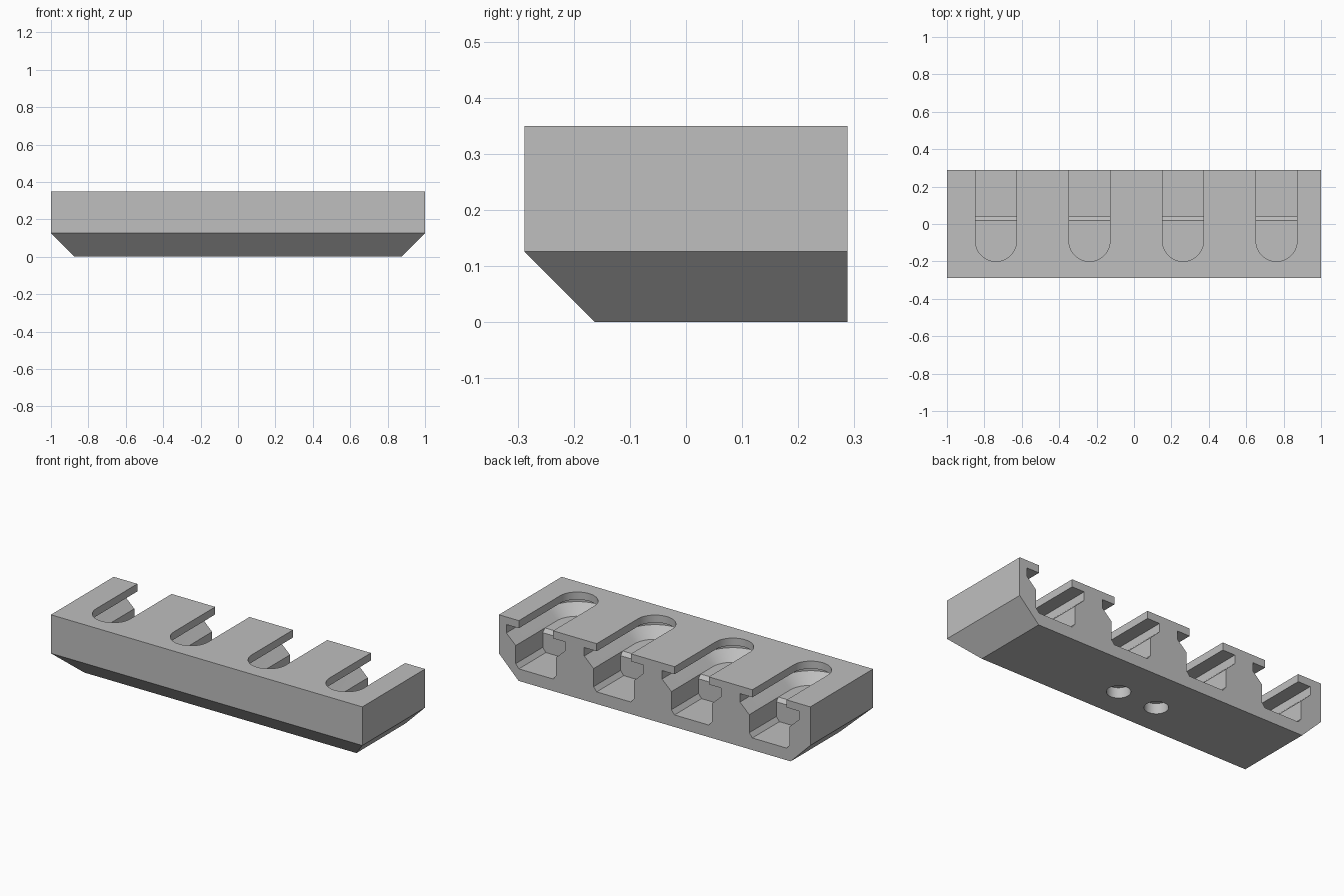
import bpy
import bmesh
import math

cube = bpy.data.objects.get("Cube")
if cube:
    bpy.data.objects.remove(cube, do_unlink=True)

BACK = 0.288
OVER = 0.4  # cutters overshoot the back and top faces

grey = bpy.data.materials.new("plain grey")
grey.use_nodes = True
grey.diffuse_color = (0.52, 0.52, 0.52, 1)
grey.node_tree.nodes["Principled BSDF"].inputs["Base Color"].default_value = grey.diffuse_color


def loft(name, loops):
    """Closed solid through matching loops of points, capped at both ends."""
    bm = bmesh.new()
    rings = [[bm.verts.new(p) for p in loop] for loop in loops]
    count = len(rings[0])
    for low, high in zip(rings, rings[1:]):
        for i in range(count):
            j = (i + 1) % count
            bm.faces.new((low[i], low[j], high[j], high[i]))
    bm.faces.new(rings[0])
    bm.faces.new(rings[-1])
    bmesh.ops.recalc_face_normals(bm, faces=bm.faces)
    mesh = bpy.data.meshes.new(name)
    bm.to_mesh(mesh)
    bm.free()
    mesh.materials.append(grey)
    obj = bpy.data.objects.new(name, mesh)
    bpy.context.collection.objects.link(obj)
    return obj


def rect(half, front, back, z, cx=0):
    return [(cx - half, front, z), (cx + half, front, z),
            (cx + half, back, z), (cx - half, back, z)]


def slot_outline(half, z, cx, steps=24):
    """U shape: round at the front, open through the back."""
    arc = [math.pi + math.pi * i / steps for i in range(steps + 1)]
    pts = [(cx + half * math.cos(a), -0.09 + half * math.sin(a), z) for a in arc]
    return pts + [(cx + half, OVER, z), (cx - half, OVER, z)]


def circle(cx, cy, r, z, steps=32):
    return [(cx + r * math.cos(math.tau * i / steps),
             cy + r * math.sin(math.tau * i / steps), z) for i in range(steps)]


def cut(target, cutter):
    cutter.hide_render = True
    mod = target.modifiers.new("cut", 'BOOLEAN')
    mod.operation = 'DIFFERENCE'
    mod.solver = 'EXACT'
    mod.object = cutter
    bpy.ops.object.select_all(action='DESELECT')
    bpy.context.view_layer.objects.active = target
    target.select_set(True)
    bpy.ops.object.modifier_apply(modifier=mod.name)
    bpy.data.objects.remove(cutter, do_unlink=True)


# Block, sloped inward below at the front and both ends
block = loft("slotted_block", [
    rect(0.874, -0.162, BACK, 0),
    rect(1, -BACK, BACK, 0.126),
    rect(1, -BACK, BACK, 0.35),
])

for k in range(4):
    cx = -0.738 + 0.5 * k
    # Undercut channel: narrow lip, wide groove, sloped shoulder
    levels = [(0.13, 0.2), (0.19, 0.257), (0.19, 0.306), (0.11, 0.306), (0.11, OVER)]
    cut(block, loft("channel_cutter", [slot_outline(h, z, cx) for h, z in levels]))
    # Deep rear pocket with bevelled floor and bevelled front edge
    steps = [(0.11, 0.04, 0.07), (0.13, 0.04, 0.095), (0.13, 0.04, 0.18),
             (0.13, 0.02, 0.2), (0.13, 0.02, 0.24)]
    cut(block, loft("pocket_cutter", [rect(h, f, OVER, z, cx) for h, f, z in steps]))

# Two blind round holes underneath
for side in (-1, 1):
    cut(block, loft("hole_cutter", [circle(side * 0.125, 0.027, 0.0625, z)
                                    for z in (-0.1, 0.06)]))

bpy.ops.object.select_all(action='DESELECT')
bpy.context.view_layer.objects.active = block
block.select_set(True)
bpy.ops.object.shade_smooth_by_angle(angle=math.radians(25))
